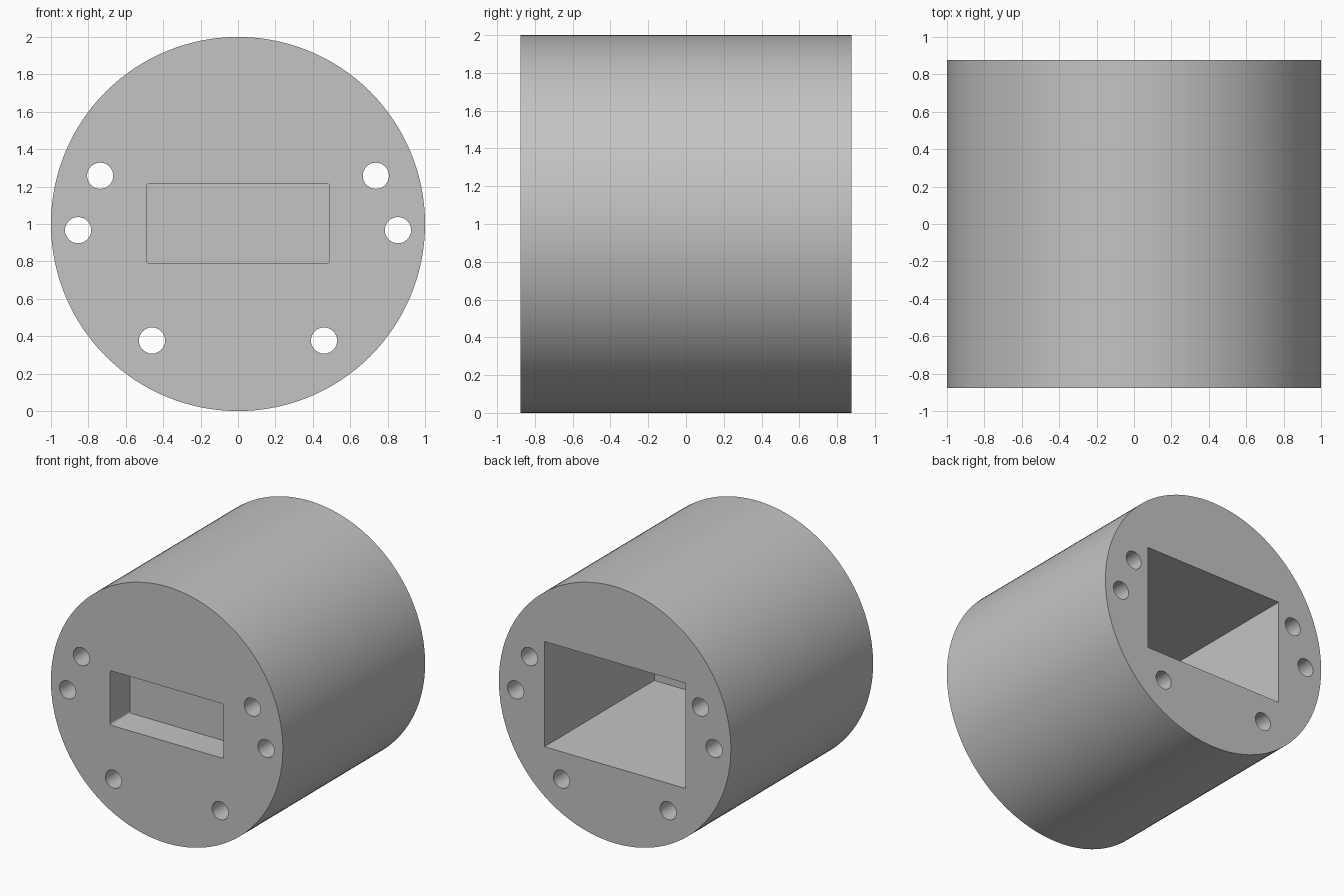
import bpy
import bmesh
from math import radians
from mathutils import Matrix

if "Cube" in bpy.data.objects:
    bpy.data.objects.remove(bpy.data.objects["Cube"])

HALF = 0.876          # half length of the drum along y
MID = 1.0             # height of the drum axis

grey = bpy.data.materials.new("plain grey")
grey.use_nodes = True
colour = (0.55, 0.55, 0.55, 1)
grey.diffuse_color = colour
grey.node_tree.nodes["Principled BSDF"].inputs["Base Color"].default_value = colour


def make(name, bm):
    mesh = bpy.data.meshes.new(name)
    bmesh.ops.recalc_face_normals(bm, faces=bm.faces)
    bm.to_mesh(mesh)
    bm.free()
    obj = bpy.data.objects.new(name, mesh)
    bpy.context.collection.objects.link(obj)
    mesh.materials.append(grey)
    return obj


def add_rod(bm, x, z, radius, length, sides):
    turn = Matrix.Translation((x, 0, z)) @ Matrix.Rotation(radians(90), 4, 'X')
    bmesh.ops.create_cone(bm, cap_ends=True, segments=sides, radius1=radius,
                          radius2=radius, depth=length, matrix=turn)


def box(name, width, height, y0, y1, corner=0):
    bm = bmesh.new()
    place = Matrix.Translation((0, (y0 + y1) / 2, MID))
    bmesh.ops.create_cube(bm, size=1,
                          matrix=place @ Matrix.Diagonal((width, y1 - y0, height, 1)))
    if corner:
        long_edges = [e for e in bm.edges
                      if abs(e.verts[0].co.y - e.verts[1].co.y) > 0.01]
        bmesh.ops.bevel(bm, geom=long_edges, offset=corner, segments=3,
                        profile=0.5, affect='EDGES')
    return make(name, bm)


# Solid drum lying along y
bm = bmesh.new()
add_rod(bm, 0, MID, 1, 2 * HALF, 128)
drum = make("drum", bm)

# Six through holes, in mirrored pairs
bm = bmesh.new()
for x, z in ((0.737, 1.258), (0.855, 0.967), (0.46, 0.377)):
    for side in (-1, 1):
        add_rod(bm, side * x, z, 0.07, 3, 32)
holes = make("bolt_hole_cutter", bm)

# Shallow front pocket and deep rear pocket, with a thin wall between
front = box("front_pocket_cutter", 0.98, 0.424, -HALF - 0.2, -HALF + 0.245, 0.012)
front.location.z = 0.003
rear = box("rear_pocket_cutter", 1.214, 0.82, HALF - 1.352, HALF + 0.2)

# Cut, then bake the result into the drum
for cutter in (holes, front, rear):
    cut = drum.modifiers.new(cutter.name, 'BOOLEAN')
    cut.operation = 'DIFFERENCE'
    cut.solver = 'EXACT'
    cut.object = cutter
    cutter.hide_render = True
bpy.context.view_layer.update()
graph = bpy.context.evaluated_depsgraph_get()
drum.data = bpy.data.meshes.new_from_object(drum.evaluated_get(graph))
drum.modifiers.clear()
for cutter in (holes, front, rear):
    bpy.data.objects.remove(cutter)

# Smooth curved walls, sharp rims
bpy.ops.object.select_all(action='DESELECT')
drum.select_set(True)
bpy.context.view_layer.objects.active = drum
bpy.ops.object.shade_smooth_by_angle(angle=radians(35))
